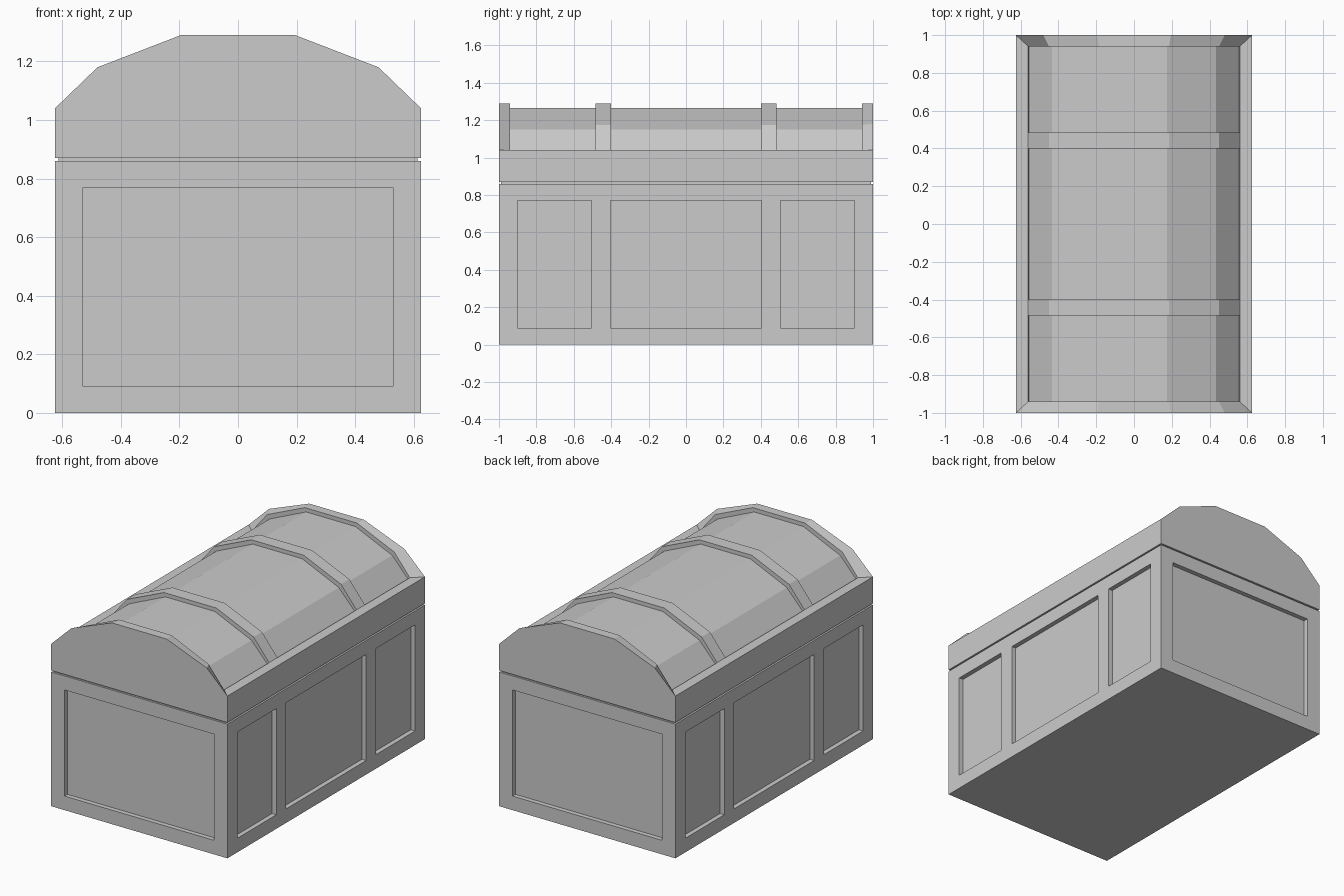
import bpy, bmesh

if "Cube" in bpy.data.objects:
    bpy.data.objects.remove(bpy.data.objects["Cube"])


def mesh_object(name, bm):
    bmesh.ops.recalc_face_normals(bm, faces=bm.faces)
    mesh = bpy.data.meshes.new(name)
    bm.to_mesh(mesh)
    bm.free()
    obj = bpy.data.objects.new(name, mesh)
    bpy.context.collection.objects.link(obj)
    return obj


def box(name, x, y, z):
    """Box from (low, high) ranges on each axis."""
    bm = bmesh.new()
    bmesh.ops.create_cube(bm, size=1)
    for v in bm.verts:
        v.co = [r[0] + (c + 0.5) * (r[1] - r[0]) for c, r in zip(v.co, (x, y, z))]
    return mesh_object(name, bm)


W, L, DEPTH = 0.625, 1.0, 0.03
PANEL_Z = (0.09, 0.77)

# Chest body with recessed panels on all four walls
body = box("chest_body", (-W, W), (-L, L), (0, 0.86))


def recess(name, x, y):
    cutter = box(name, x, y, PANEL_Z)
    cutter.hide_render = True
    cutter.hide_viewport = True
    cutter.display_type = 'WIRE'
    mod = body.modifiers.new(name, 'BOOLEAN')
    mod.operation = 'DIFFERENCE'
    mod.solver = 'EXACT'
    mod.object = cutter


for s, end in ((-1, "front"), (1, "back")):
    recess(end + "_panel_cutter", (-0.53, 0.53), sorted((s * (L - DEPTH), s * (L + 0.1))))
for s, side in ((-1, "left"), (1, "right")):
    for i, y in enumerate(((-0.90, -0.505), (-0.405, 0.405), (0.505, 0.90))):
        recess(f"{side}_panel_cutter_{i}", sorted((s * (W - DEPTH), s * (W + 0.1))), y)

# Dark seam between body and lid
box("lid_seam", (-W + 0.012, W - 0.012), (-L + 0.012, L - 0.012), (0.85, 0.88))

# Lid: right-half cross-sections, lofted along y
BASE = [(W, 0.87), (W, 1.04)]
END = BASE + [(W, 1.04), (W, 1.04), (0.48, 1.18), (0.195, 1.29)]
STRAP = BASE + [(0.56, 1.04), (0.56, 1.04), (0.45, 1.175), (0.185, 1.29)]
BARREL = BASE + [(0.56, 1.04), (0.555, 1.02), (0.435, 1.15), (0.175, 1.265)]
half = [(-1.0, END), (-0.94, STRAP), (-0.94, BARREL), (-0.485, BARREL),
        (-0.485, STRAP), (-0.40, STRAP), (-0.40, BARREL)]
sections = half + [(-y, p) for y, p in reversed(half)]

bm = bmesh.new()
rings = []
for y, prof in sections:
    loop = prof + [(-x, z) for x, z in reversed(prof)]
    rings.append([bm.verts.new((x, y, z)) for x, z in loop])
n = len(rings[0])
for a, b in zip(rings, rings[1:]):
    for i in range(n):
        j = (i + 1) % n
        bm.faces.new((a[i], a[j], b[j], b[i]))
bm.faces.new(rings[0])
bm.faces.new(rings[-1])
bmesh.ops.remove_doubles(bm, verts=bm.verts, dist=0.0005)
mesh_object("barrel_lid", bm)
